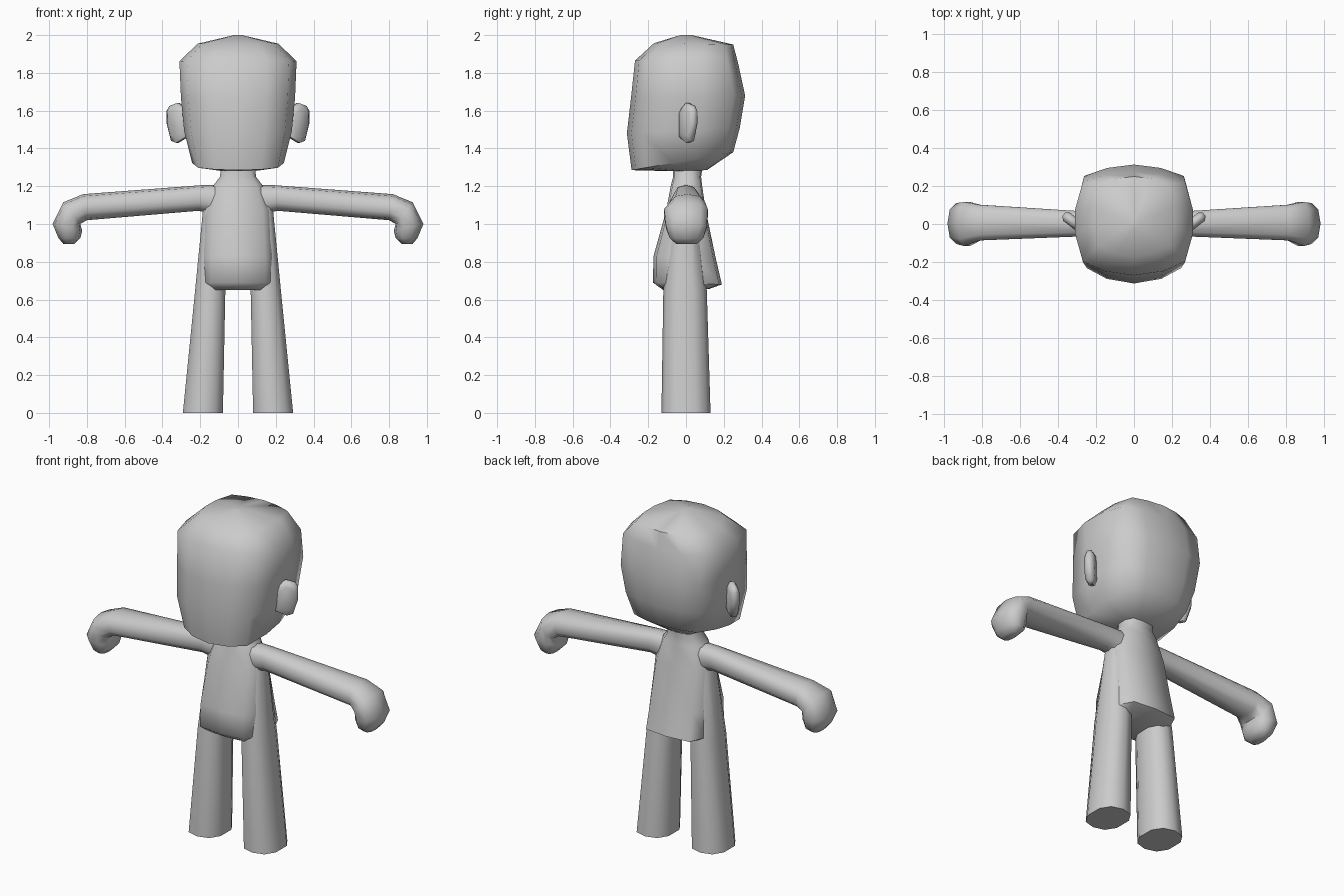
import bpy, bmesh, math
from mathutils import Vector

if "Cube" in bpy.data.objects:
    bpy.data.objects.remove(bpy.data.objects["Cube"])


def loft(name, rings, mirror=False, angle=60):
    """Skin a list of equal-length point rings, cap both ends."""
    bm = bmesh.new()
    rows = [[bm.verts.new(p) for p in ring] for ring in rings]
    n = len(rows[0])
    for a, b in zip(rows, rows[1:]):
        for i in range(n):
            j = (i + 1) % n
            bm.faces.new((a[i], a[j], b[j], b[i]))
    bm.faces.new(rows[0])
    bm.faces.new(rows[-1])
    bmesh.ops.recalc_face_normals(bm, faces=bm.faces)
    mesh = bpy.data.meshes.new(name)
    bm.to_mesh(mesh)
    bm.free()
    ob = bpy.data.objects.new(name, mesh)
    bpy.context.collection.objects.link(ob)
    bpy.ops.object.select_all(action='DESELECT')
    ob.select_set(True)
    bpy.context.view_layer.objects.active = ob
    bpy.ops.object.shade_smooth_by_angle(angle=math.radians(angle))
    if mirror:
        mod = ob.modifiers.new("mirror", 'MIRROR')
        mod.use_mirror_merge = False
    return ob


def symmetric(half):
    """Complete a half outline (x >= 0, front to back) to a closed one."""
    return half + [(-x, v) for x, v in reversed(half) if x > 0]


def section(outline, front, back, hw, cx=0.0):
    """Place an outline between a front and a back (y, z) point."""
    ring = []
    for u, v in outline:
        t = (v + 1) / 2
        ring.append((cx + u * hw,
                     front[0] + (back[0] - front[0]) * t,
                     front[1] + (back[1] - front[1]) * t))
    return ring


# head
skull = symmetric([(0, -1), (.5, -.92), (.87, -.73), (1, -.2), (1, .27),
                   (.87, .8), (.47, .94), (0, 1)])
head = [((-.03, 2.0), (.03, 2.0), .02),
        ((-.17, 1.957), (.25, 1.95), .215),
        ((-.27, 1.865), (.275, 1.855), .31),
        ((-.292, 1.66), (.313, 1.68), .302),
        ((-.313, 1.48), (.285, 1.51), .285),
        ((-.288, 1.285), (.25, 1.38), .243),
        ((-.09, 1.28), (.11, 1.285), .1)]
loft("head", [section(skull, *r) for r in head])

# neck and torso
chest = symmetric([(0, -1), (.75, -.9), (1, -.35), (1, .35), (.75, .92), (0, 1)])
torso = [((-.07, 1.32), (.09, 1.32), .09),
         ((-.068, 1.25), (.08, 1.25), .095),
         ((-.08, 1.205), (.085, 1.205), .13),
         ((-.105, 1.07), (.105, 1.07), .178),
         ((-.172, .83), (.155, .83), .19),
         ((-.175, .69), (.19, .68), .195),
         ((-.12, .65), (.12, .655), .16)]
loft("torso", [section(chest, *r) for r in torso])

# legs, running up the sides of the torso to the armpits
tube = symmetric([(0, -1), (.65, -.85), (1, -.4), (1, .4), (.65, .85), (0, 1)])
leg = [((-.13, 0), (.13, 0), .106, .186),
       ((-.12, .65), (.11, .65), .08, .147),
       ((-.06, 1.1), (.06, 1.1), .055, .128)]
loft("leg", [section(tube, *r) for r in leg], mirror=True)

# arms with drooping fists: top (x, z), bottom (x, z), front y, back y
arm = [((.1, 1.208), (.16, 1.06), -.065, .065),
       ((.2, 1.205), (.21, 1.07), -.065, .065),
       ((.82, 1.158), (.80, 1.02), -.09, .105),
       ((.925, 1.115), (.835, 1.0), -.12, .12),
       ((.982, 1.0), (.825, .965), -.11, .115),
       ((.95, .925), (.835, .925), -.09, .095),
       ((.925, .895), (.865, .895), -.055, .06)]
rings = []
for top, bottom, y0, y1 in arm:
    ring = []
    for k in range(10):
        a = math.tau * k / 10
        c, s = math.cos(a), math.sin(a)
        # squarish round section
        u = math.copysign(abs(c) ** .8, c)
        v = math.copysign(abs(s) ** .8, s)
        t = (1 - u) / 2
        ring.append((top[0] + (bottom[0] - top[0]) * t,
                     (y0 + y1) / 2 + v * (y1 - y0) / 2,
                     top[1] + (bottom[1] - top[1]) * t))
    rings.append(ring)
loft("arm", rings, mirror=True)

# ears, slanting backwards
outline = [(-.1, 1.6), (.4, 1.64), (.85, 1.625), (1, 1.6), (1, 1.53),
           (.75, 1.44), (.45, 1.43), (-.1, 1.46)]
base, out = Vector((.28, -.02, 0)), Vector((.09, .07, 0))
normal = Vector((.07, -.09, 0)).normalized()
rings = []
for offset, scale in ((-.028, .7), (-.012, 1), (.012, 1), (.028, .7)):
    rings.append([base + out * (.45 + (s - .45) * scale) + normal * offset
                  + Vector((0, 0, 1.535 + (z - 1.535) * scale))
                  for s, z in outline])
loft("ear", rings, mirror=True)
